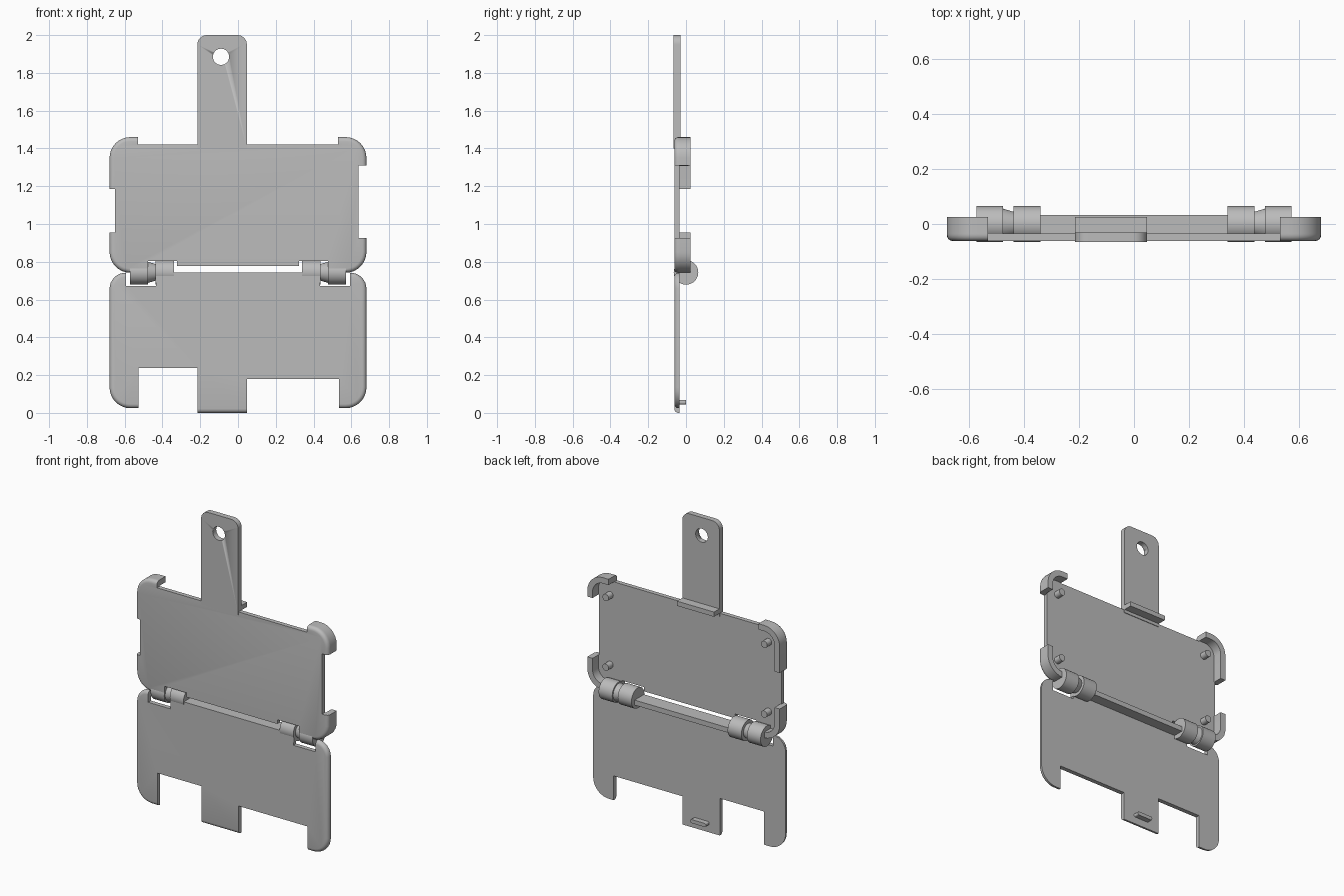
import bpy, bmesh, math
from mathutils import Matrix, Vector

cube = bpy.data.objects.get("Cube")
if cube:
    bpy.data.objects.remove(cube, do_unlink=True)

grey = bpy.data.materials.new("plain grey")
grey.use_nodes = True
grey.diffuse_color = (0.5, 0.5, 0.5, 1)
grey.node_tree.nodes["Principled BSDF"].inputs["Base Color"].default_value = grey.diffuse_color

FRONT, BACK, RIM = -0.062, -0.034, 0.025   # plate front, plate back, rim depth
HALF, TOP, FOLD = 0.68, 1.46, 0.742        # half width, upper edge, hinge line


def finish(name, bm):
    bmesh.ops.recalc_face_normals(bm, faces=bm.faces)
    mesh = bpy.data.meshes.new(name)
    bm.to_mesh(mesh)
    bm.free()
    mesh.materials.append(grey)
    ob = bpy.data.objects.new(name, mesh)
    bpy.context.collection.objects.link(ob)
    bpy.ops.object.select_all(action='DESELECT')
    ob.select_set(True)
    bpy.context.view_layer.objects.active = ob
    bpy.ops.object.shade_smooth_by_angle(angle=math.radians(35))
    return ob


def outline(corners, steps=8):
    """Turn (x, z[, radius]) corners into a loop with rounded corners."""
    pts = []
    for i, c in enumerate(corners):
        p = Vector(c[:2])
        if len(c) == 2:
            pts.append(p)
            continue
        a = (Vector(corners[i - 1][:2]) - p).normalized() * c[2]
        b = (Vector(corners[(i + 1) % len(corners)][:2]) - p).normalized() * c[2]
        for k in range(steps + 1):
            t = k / steps * math.pi / 2
            pts.append(p + a * (1 - math.sin(t)) + b * (1 - math.cos(t)))
    return pts


def prism(name, corners, y0, y1, rounded=None, size=0.022):
    """Extrude an outline front to back, rounding the chosen front edges."""
    bm = bmesh.new()
    face = bm.faces.new([bm.verts.new((p.x, y0, p.y)) for p in outline(corners)])
    ext = bmesh.ops.extrude_face_region(bm, geom=[face], use_keep_orig=True)
    moved = [v for v in ext["geom"] if isinstance(v, bmesh.types.BMVert)]
    bmesh.ops.translate(bm, verts=moved, vec=(0, y1 - y0, 0))
    bmesh.ops.recalc_face_normals(bm, faces=bm.faces)
    if rounded:
        edges = []
        for e in bm.edges:
            mid = (e.verts[0].co + e.verts[1].co) / 2
            if mid.y < y0 + 1e-4 and rounded(abs(mid.x), mid.z):
                edges.append(e)
        bmesh.ops.bevel(bm, geom=edges, offset=size, segments=4, profile=0.5,
                        affect='EDGES', clamp_overlap=False)
    return finish(name, bm)


def box(name, x0, x1, y0, y1, z0, z1):
    return prism(name, [(x0, z0), (x1, z0), (x1, z1), (x0, z1)], y0, y1)


def rod(name, start, end, r1, r2, sides=40):
    a, b = Vector(start), Vector(end)
    turn = (b - a).to_track_quat('Z', 'Y').to_matrix().to_4x4()
    bm = bmesh.new()
    bmesh.ops.create_cone(bm, cap_ends=True, segments=sides, radius1=r1, radius2=r2,
                          depth=(b - a).length,
                          matrix=Matrix.Translation((a + b) / 2) @ turn)
    return finish(name, bm)


# Upper plate, notched around the inner knuckles
R = 0.11
upper = [
    (-HALF, FOLD, R), (-0.476, FOLD), (-0.476, 0.805), (-0.322, 0.805), (-0.322, 0.778),
    (0.322, 0.778), (0.322, 0.805), (0.476, 0.805), (0.476, FOLD), (HALF, FOLD, R),
    (HALF, 0.925), (0.637, 0.925), (0.637, 1.31), (HALF, 1.31),
    (HALF, TOP, R), (0.53, TOP), (0.53, 1.42),
    (-0.53, 1.42), (-0.53, TOP), (-HALF, TOP, R),
    (-HALF, 1.185), (-0.65, 1.185), (-0.65, 0.955), (-HALF, 0.955),
]
prism("upper_plate", upper, FRONT, BACK,
      lambda x, z: x > 0.675 or (x > 0.535 and z > 1.34) or (x > 0.57 and z < 0.86))

# Corner rims standing up from the back of the upper plate
T = 0.037
for name, side, up, edge, inner, stop in (
        ("upper_left_rim", 1, 1, TOP, 0.53, 1.31),
        ("upper_right_rim", -1, 1, TOP, 0.53, 1.185),
        ("lower_left_rim", 1, -1, FOLD, 0.56, 0.925),
        ("lower_right_rim", -1, -1, FOLD, 0.56, 0.955)):
    x, xi, zi = side * HALF, side * (HALF - T), edge - up * T
    prism(name, [(side * inner, edge), (x, edge, R), (x, stop), (xi, stop),
                 (xi, zi, R - T), (side * inner, zi)], BACK - 0.005, RIM)

# Locating pegs
for side, label in ((1, "left"), (-1, "right")):
    for z, level in ((1.33, "upper"), (0.885, "lower")):
        rod(f"{level}_{label}_peg", (side * 0.56, BACK - 0.005, z),
            (side * 0.56, 0.012, z), 0.022, 0.022, 24)

# Hanging tab with a round hole and a ledge behind its base
L, RT = -0.215, 0.047
tab = prism("hanging_tab", [(L, 1.40), (RT, 1.40), (RT, 2.0, 0.05), (L, 2.0, 0.05)],
            -0.065, -0.03)
cutter = rod("hole_cutter", (-0.09, -0.2, 1.885), (-0.09, 0.2, 1.885), 0.043, 0.043)
cutter.hide_render = True
cut = tab.modifiers.new("hole", 'BOOLEAN')
cut.operation, cut.object, cut.solver = 'DIFFERENCE', cutter, 'EXACT'
bpy.context.view_layer.objects.active = tab
bpy.ops.object.modifier_apply(modifier="hole")
bpy.data.objects.remove(cutter, do_unlink=True)
box("tab_ledge", L, RT, BACK - 0.005, RIM, 1.42, 1.45)

# Lower plate, notched around the outer knuckles
lower = [
    (-HALF, 0.025, R), (-0.527, 0.025), (-0.527, 0.237), (L, 0.237), (L, 0.003), (RT, 0.003),
    (RT, 0.18), (0.535, 0.18), (0.535, 0.025), (HALF, 0.025, R),
    (HALF, FOLD, 0.085), (0.592, FOLD), (0.592, 0.672), (0.435, 0.672), (0.435, FOLD),
    (-0.435, FOLD), (-0.435, 0.672), (-0.592, 0.672), (-0.592, FOLD), (-HALF, FOLD, 0.085),
]
for i, c in enumerate(lower):
    if c[1] == 0.003:
        lower[i] = (c[0], 0.0)
prism("lower_plate", lower, FRONT, BACK,
      lambda x, z: x > 0.675 or (x > 0.54 and z < 0.15) or (x > 0.593 and z > 0.65) or z < 0.01)
prism("latch_bump", [(-0.14, 0.045, 0.009), (-0.03, 0.045, 0.009),
                     (-0.03, 0.068, 0.009), (-0.14, 0.068, 0.009)], BACK - 0.005, 0.0)

# Hinge: outer knuckles on the upper plate, inner ones on the lower plate
box("hinge_shelf", -0.345, 0.345, BACK - 0.005, 0.033, 0.71, FOLD)
for s, label in ((1, "left"), (-1, "right")):
    axis = lambda x: (s * x, 0.0, 0.744)
    rod(f"{label}_outer_knuckle", axis(0.572), axis(0.476), 0.065, 0.065)
    rod(f"{label}_inner_knuckle", axis(0.437), axis(0.34), 0.065, 0.065)
    rod(f"{label}_hinge_cone", axis(0.477), axis(0.43), 0.056, 0.042)
    lo, hi = sorted((s * 0.476, s * 0.572))
    box(f"{label}_outer_web", lo, hi, FRONT + 0.003, 0.0, FOLD, 0.80)
    lo, hi = sorted((s * 0.34, s * 0.437))
    box(f"{label}_inner_web", lo, hi, FRONT + 0.003, 0.0, 0.69, FOLD)
